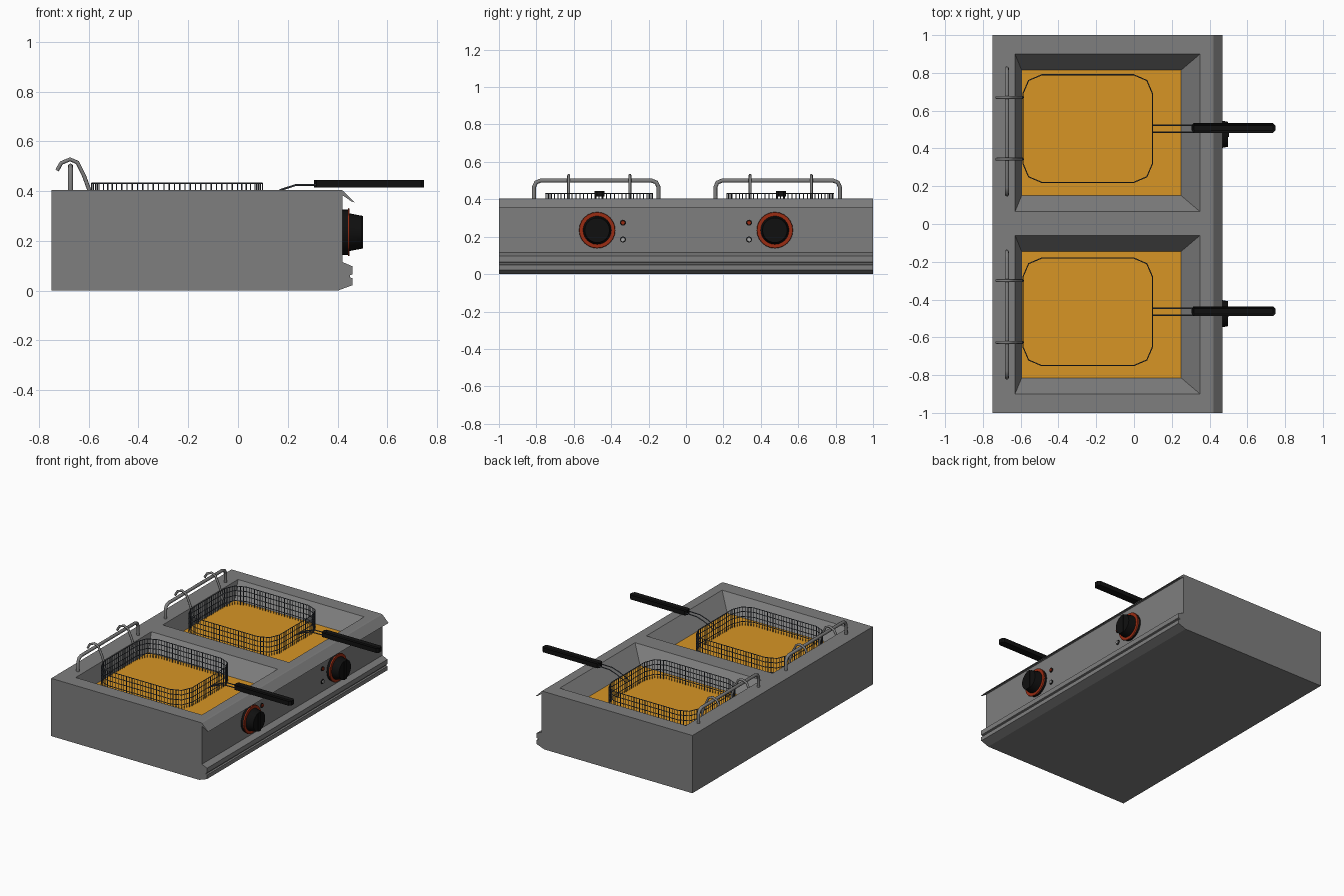
import bpy, bmesh, math
from mathutils import Vector, Matrix

cube = bpy.data.objects.get("Cube")
if cube:
    bpy.data.objects.remove(cube, do_unlink=True)


def material(name, rgb, metallic=0.0):
    m = bpy.data.materials.new(name)
    m.use_nodes = True
    m.diffuse_color = (*rgb, 1)
    m.node_tree.nodes["Principled BSDF"].inputs["Base Color"].default_value = (*rgb, 1)
    return m


STEEL = material("brushed steel", (0.21, 0.21, 0.21))
WIRE = material("dark wire", (0.06, 0.07, 0.085))
OIL = material("golden oil", (0.68, 0.3, 0.018))
BLACK = material("black plastic", (0.005, 0.005, 0.005))
RED = material("red dial", (0.33, 0.025, 0.006))
CLEAR = material("pale lamp", (0.4, 0.4, 0.4))


def add_object(name, mesh, mats):
    ob = bpy.data.objects.new(name, mesh)
    bpy.context.collection.objects.link(ob)
    mesh.materials.clear()
    for m in mats:
        mesh.materials.append(m)
    return ob


def from_bmesh(name, bm, *mats):
    bmesh.ops.recalc_face_normals(bm, faces=bm.faces)
    mesh = bpy.data.meshes.new(name)
    bm.to_mesh(mesh)
    bm.free()
    return add_object(name, mesh, mats)


def baked(ob):
    graph = bpy.context.evaluated_depsgraph_get()
    return bpy.data.meshes.new_from_object(ob.evaluated_get(graph))


def smooth(ob, angle=50):
    bpy.ops.object.select_all(action='DESELECT')
    bpy.context.view_layer.objects.active = ob
    ob.select_set(True)
    bpy.ops.object.shade_smooth_by_angle(angle=math.radians(angle))


def box(name, lo, hi, mat):
    bm = bmesh.new()
    lo, hi = Vector(lo), Vector(hi)
    bmesh.ops.create_cube(bm, size=1, matrix=Matrix.Translation((lo + hi) / 2)
                          @ Matrix.Diagonal((*(hi - lo), 1)))
    return from_bmesh(name, bm, mat)


def tubes(name, paths, radius, mat, closed=False, res=0):
    """Round wires along a list of point paths."""
    cu = bpy.data.curves.new(name, 'CURVE')
    cu.dimensions = '3D'
    cu.bevel_depth = radius
    cu.bevel_resolution = res
    cu.use_fill_caps = True
    for path in paths:
        sp = cu.splines.new('POLY')
        sp.points.add(len(path) - 1)
        for p, co in zip(sp.points, path):
            p.co = (*co, 1)
        sp.use_cyclic_u = closed
    tmp = bpy.data.objects.new(name + "_path", cu)
    bpy.context.collection.objects.link(tmp)
    mesh = baked(tmp)
    bpy.data.objects.remove(tmp, do_unlink=True)
    ob = add_object(name, mesh, [mat])
    if res:
        smooth(ob)
    return ob


def disc(name, x0, x1, r0, r1, y, z, mat, sides=24):
    """Cylinder or cone along x."""
    bm = bmesh.new()
    bmesh.ops.create_cone(bm, cap_ends=True, segments=sides, radius1=r0, radius2=r1, depth=x1 - x0,
                          matrix=Matrix.Translation(((x0 + x1) / 2, y, z))
                          @ Matrix.Rotation(math.pi / 2, 4, 'Y'))
    ob = from_bmesh(name, bm, mat)
    smooth(ob)
    return ob


# Housing: side profile extruded along y
profile = [(-0.75, 0), (0.40, 0), (0.46, 0.022), (0.46, 0.05), (0.45, 0.053), (0.45, 0.062),
           (0.46, 0.065), (0.46, 0.098), (0.42, 0.115), (0.42, 0.383), (0.457, 0.358),
           (0.468, 0.355), (0.42, 0.403), (0.41, 0.405), (-0.75, 0.405)]
bm = bmesh.new()
face = bm.faces.new([bm.verts.new((x, -1, z)) for x, z in profile])
ext = bmesh.ops.extrude_face_region(bm, geom=[face])
bmesh.ops.translate(bm, vec=(0, 2, 0), verts=[v for v in ext["geom"] if isinstance(v, bmesh.types.BMVert)])
housing = from_bmesh("housing", bm, STEEL)

# Sloped wells cut into the top
WELLS = [(-0.90, -0.06), (0.065, 0.90)]
OIL_Z = 0.30
for y0, y1 in WELLS:
    bm = bmesh.new()
    rings = []
    for z, a, b, s in ((OIL_Z, -0.595, 0.25, 0.085), (0.405, -0.63, 0.35, 0), (0.5, -0.63, 0.35, 0)):
        rings.append([bm.verts.new(p) for p in ((a, y0 + s, z), (b, y0 + s, z),
                                                (b, y1 - s, z), (a, y1 - s, z))])
    for low, high in zip(rings, rings[1:]):
        for i in range(4):
            j = (i + 1) % 4
            bm.faces.new((low[i], low[j], high[j], high[i]))
    bm.faces.new(rings[0])
    bm.faces.new(rings[-1])
    cutter = from_bmesh("well_cutter", bm, STEEL)
    cutter.hide_render = True
    mod = housing.modifiers.new("well", 'BOOLEAN')
    mod.operation = 'DIFFERENCE'
    mod.solver = 'EXACT'
    mod.object = cutter
    mesh = baked(housing)
    housing.modifiers.clear()
    housing.data = mesh
    bpy.data.objects.remove(cutter, do_unlink=True)
    box("oil", (-0.594, y0 + 0.086, OIL_Z - 0.002), (0.25, y1 - 0.086, OIL_Z + 0.003), OIL)

# Basket outline with clipped corners
HX, HY, CX, RIM = 0.343, 0.285, -0.245, 0.432
corner = [(HX, HY - 0.1), (HX - 0.03, HY - 0.03), (HX - 0.1, HY)]
outline = []
for sx, sy in ((1, 1), (-1, 1), (-1, -1), (1, -1)):
    pts = corner if sx * sy > 0 else corner[::-1]
    outline += [Vector((sx * x, sy * y)) for x, y in pts]


def spaced(step):
    """Points along the basket outline at about the given spacing."""
    for a, b in zip(outline, outline[1:] + outline[:1]):
        n = max(1, round((b - a).length / step))
        for i in range(n):
            yield a.lerp(b, i / n)


for c, side in ((-0.465, -1), (0.505, 1)):
    # Basket wires
    def at(p, z):
        return (CX + p.x, c + p.y, z)
    rows = [RIM, 0.40, 0.365, 0.33]
    tubes("basket_hoops", [[at(p, z) for p in outline] for z in rows], 0.003, WIRE, closed=True)
    tubes("basket_uprights", [[at(p, OIL_Z - 0.01), at(p, RIM)] for p in spaced(0.021)], 0.0025, WIRE)

    # Basket handle: twin wires, steel core and black grip
    arm = [(0.098, 0.365), (0.13, 0.385), (0.175, 0.406), (0.23, 0.424), (0.33, 0.426)]
    tubes("handle_wires", [[(x, c + s, z) for x, z in arm] for s in (-0.018, 0.018)], 0.004, WIRE)
    bm = bmesh.new()
    section = [(0.305, 0.012), (0.315, 0.026), (0.735, 0.026), (0.748, 0.014)]
    loop = section + [(x, -y) for x, y in section[::-1]]
    base = bm.faces.new([bm.verts.new((x, c + 0.003 + y, 0.414)) for x, y in loop])
    ext = bmesh.ops.extrude_face_region(bm, geom=[base])
    bmesh.ops.translate(bm, vec=(0, 0, 0.031), verts=[v for v in ext["geom"]
                                                     if isinstance(v, bmesh.types.BMVert)])
    bm.normal_update()
    top = [f for f in bm.faces if f.calc_center_median().z > 0.44]
    bmesh.ops.inset_region(bm, faces=top, thickness=0.013, depth=0)
    bmesh.ops.translate(bm, vec=(0, 0, -0.012), verts=top[0].verts)
    top[0].material_index = 1
    from_bmesh("handle_grip", bm, BLACK, STEEL)

    # Hanging hooks on the basket back
    hook = [(-0.727, 0.483), (-0.71, 0.513), (-0.675, 0.528), (-0.645, 0.515),
            (-0.618, 0.46), (-0.598, 0.405), (-0.59, 0.36)]
    tubes("basket_hooks", [[(x, c + s, z) for x, z in hook] for s in (-0.162, 0.165)], 0.008, STEEL, res=2)

    # Rear rail
    half = [(0.333, 0.40), (0.333, 0.465), (0.322, 0.49), (0.297, 0.50)]
    rail = [(-0.673, c - 0.015 + y, z) for y, z in half]
    rail += [(-0.673, c - 0.015 - y, z) for y, z in half[::-1]]
    tubes("rear_rail", [rail], 0.011, STEEL, res=2)

    # Dial and indicator lamps
    y = side * 0.475
    disc("dial_base", 0.415, 0.442, 0.092, 0.092, y, 0.235, BLACK)
    disc("dial_ring", 0.441, 0.447, 0.097, 0.095, y, 0.235, RED)
    disc("dial_knob", 0.446, 0.498, 0.076, 0.066, y, 0.235, BLACK)
    box("dial_grip", (0.49, y - 0.014, 0.17), (0.503, y + 0.014, 0.30), BLACK)
    for name, z, mat in (("upper_lamp", 0.275, RED), ("lower_lamp", 0.185, CLEAR)):
        disc(name + "_bezel", 0.415, 0.424, 0.016, 0.016, side * 0.337, z, BLACK, 16)
        disc(name, 0.42, 0.43, 0.012, 0.01, side * 0.337, z, mat, 16)
